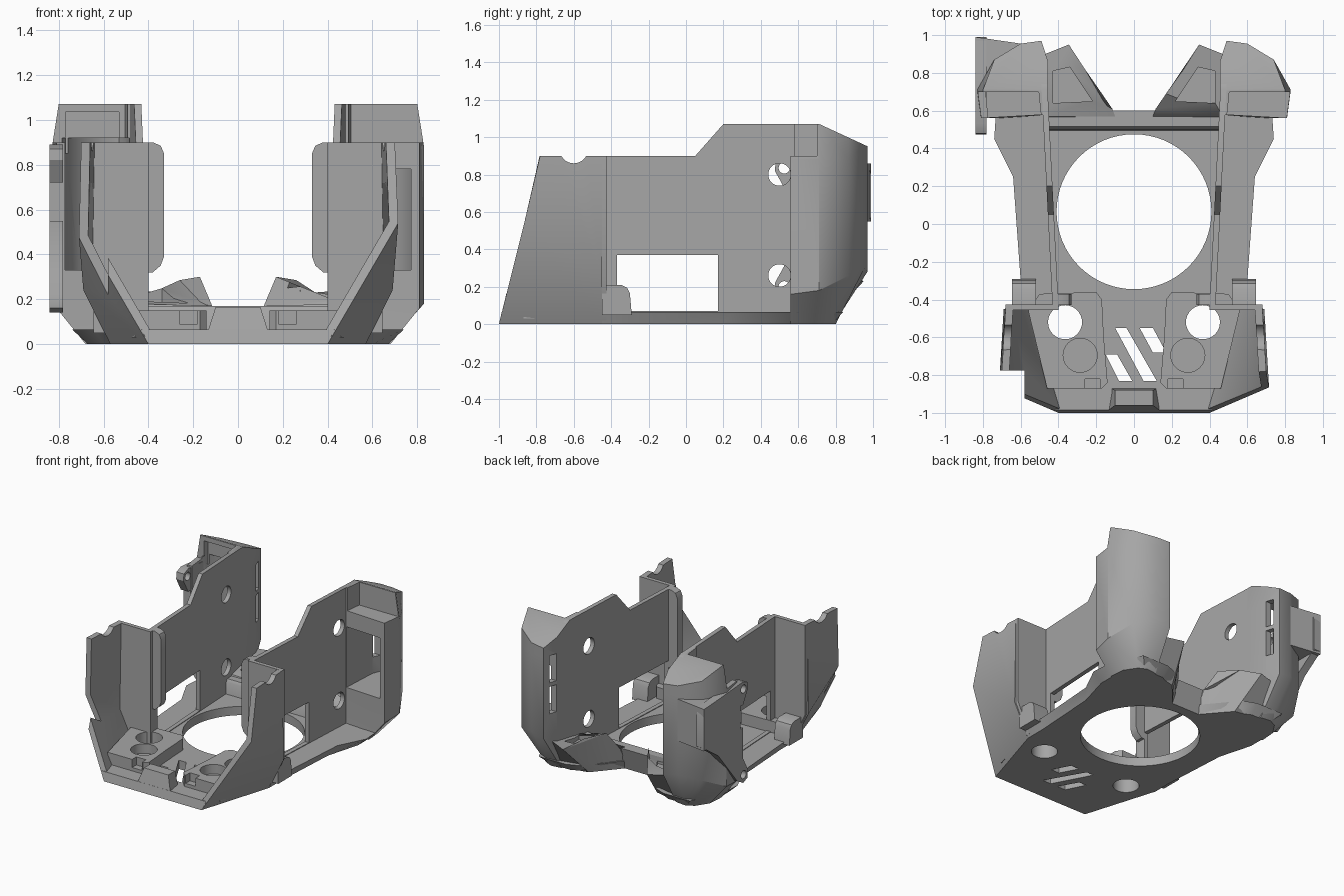
import bpy, bmesh, math

if "Cube" in bpy.data.objects:
    bpy.data.objects.remove(bpy.data.objects["Cube"])

GREY = bpy.data.materials.new("mid grey")
GREY.use_nodes = True
GREY.diffuse_color = (0.38, 0.38, 0.38, 1)
GREY.node_tree.nodes["Principled BSDF"].inputs["Base Color"].default_value = (0.38, 0.38, 0.38, 1)


def make(name, verts, faces):
    mesh = bpy.data.meshes.new(name)
    bm = bmesh.new()
    vs = [bm.verts.new(v) for v in verts]
    for f in faces:
        bm.faces.new([vs[i] for i in f])
    bmesh.ops.recalc_face_normals(bm, faces=bm.faces)
    bm.to_mesh(mesh)
    bm.free()
    mesh.materials.append(GREY)
    ob = bpy.data.objects.new(name, mesh)
    bpy.context.collection.objects.link(ob)
    return ob


def loft(name, rings):
    """Closed skin through rings of equal length, capped at both ends."""
    n, k = len(rings[0]), len(rings)
    verts = [v for r in rings for v in r]
    faces = [tuple(range(n)), tuple(range((k - 1) * n, k * n))]
    for j in range(k - 1):
        for i in range(n):
            a, b = j * n + i, j * n + (i + 1) % n
            faces.append((a, b, b + n, a + n))
    return make(name, verts, faces)


def prism(name, pts, axis, lo, hi, s=1):
    """Extrude a 2D profile along an axis; s mirrors it in x."""
    def at(p, h):
        x, y, z = {"x": (h, *p), "y": (p[0], h, p[1]), "z": (*p, h)}[axis]
        return (s * x, y, z)
    return loft(name, [[at(p, h) for p in pts] for h in (lo, hi)])


def rect(a, b, c, d):
    return [(a, c), (b, c), (b, d), (a, d)]


def circle(u, v, r, n=32):
    return [(u + r * math.cos(2 * math.pi * i / n), v + r * math.sin(2 * math.pi * i / n)) for i in range(n)]


def bake(ob):
    dg = bpy.context.evaluated_depsgraph_get()
    mesh = bpy.data.meshes.new_from_object(ob.evaluated_get(dg))
    ob.modifiers.clear()
    ob.data = mesh


def cut(ob, *cutters):
    for c in cutters:
        m = ob.modifiers.new("cut", "BOOLEAN")
        m.operation, m.solver, m.object = "DIFFERENCE", "EXACT", c
    bake(ob)
    for c in cutters:
        bpy.data.objects.remove(c)


def hole(pts, axis, lo, hi, s=1):
    ob = prism("cutter", pts, axis, lo, hi, s)
    ob.hide_render = True
    return ob


# Base plate: half outline at the bottom and at the top, mirrored
low = [(.4, -1), (.57, -.45), (.57, -.3), (.6, .2), (.67, .45), (.67, .62), (.56, .78), (.4, .78), (.28, .72), (.1, .53)]
top = [(.43, -.985), (.6, -.45), (.6, -.3), (.64, .25), (.74, .45), (.73, .6), (.62, .84), (.4, .84), (.3, .8), (.1, .56)]
ring = lambda half, z: [(x, y, z) for x, y in half] + [(-x, y, z) for x, y in reversed(half)]
base = loft("base_plate", [ring(low, 0), ring(top, .065)])
VENTS = [[(-.1, -.55), (-.04, -.55), (.12, -.83), (.05, -.83)],
         [(-.15, -.69), (-.09, -.69), (-.01, -.83), (-.08, -.83)],
         [(.03, -.55), (.1, -.55), (.17, -.68), (.1, -.68)]]
cut(base, hole(circle(0, .065, .41, 64), "z", -1, 1),
    *[hole(v, "z", -1, 1) for v in VENTS],
    *[hole(circle(.365, -.52, .09), "z", -1, 1, s) for s in (1, -1)])

# Tapered tab in the middle of the front edge
loft("front_tab", [[(-.14, -.99, .04), (.14, -.99, .04), (.12, -.87, .04), (-.12, -.87, .04)],
                   [(-.1, -.96, .165), (.1, -.96, .165), (.1, -.88, .165), (-.1, -.88, .165)]])

# Rear lip joining both sides
prism("rear_lip", [(.49, 0), (.5, .15), (.515, .17), (.6, .17), (.55, 0)], "x", -.46, .46)

for s, side in ((1, "left"), (-1, "right")):
    # Raised pad with one through hole and one blind pocket
    pad = prism(side + "_front_pad", [(.14, -.84), (.17, -.87), (.46, -.87), (.56, -.46), (.5, -.37),
                (.2, -.36), (.17, -.4), (.16, -.6)], "z", .03, .15, s)
    cut(pad, hole(circle(.365, -.52, .09), "z", -1, 1, s), hole(circle(.285, -.695, .09), "z", .08, 1, s),
        hole(rect(.18, .26, -.95, -.82), "z", .09, 1, s))

    # Front wing: upright sheet over a bevelled lower sheet; the right one is trimmed short
    P = [(.4, -1, 0), (.57, -.45, 0), (.69, -.45, .24), (.715, -.865, .54), (.7, -.78, .9), (.68, -.45, .9)]
    wing = make(side + "_front_wing", [(s * x, y, z) for x, y, z in P], [(0, 1, 2, 3), (3, 2, 5, 4)])
    f = wing.data.polygons[1]
    m = wing.modifiers.new("thick", "SOLIDIFY")
    m.thickness, m.use_even_offset = .04, True
    m.offset = -1 if f.normal.x * s > 0 else 1
    bake(wing)
    cut(wing, hole(circle(-.6, .935, .075), "x", .4, 1, s), hole(rect(.2, 1, -1.2, 0), "z", -.3, 0, s))
    if s < 0:
        cut(wing, hole(rect(.58, 1, -1.2, -.775), "z", -1, 2, s))

    # Cross panel behind the wing, and the rounded flange on its inner edge
    prism(side + "_cross_panel", [(.4, .04), (.58, .02), (.68, .24), (.68, .9), (.4, .9)], "y", -.455, -.425, s)
    prism(side + "_panel_flange", [(.43, .9), (.38, .9), (.345, .885), (.33, .85),
          (.33, .39), (.345, .35), (.38, .32), (.43, .32)], "y", -.43, -.37, s)
    prism(side + "_foot_bracket", [(-.45, .05), (-.45, .21), (-.345, .21), (-.315, .195), (-.3, .165), (-.29, .05)],
          "x", .52, .645, s)

    # Thin long side wall, slightly splayed to the rear
    wall = prism(side + "_side_wall", [(-.43, .01), (-.43, .9), (.05, .9), (.2, 1.07), (.74, 1.07), (.74, .01)],
                 "x", .4, .432, s)
    for v in wall.data.vertices:
        v.co.x += s * .05 * (v.co.y + .43)
    slope = [(.71, 1.071), (1.2, .845), (1.2, 1.3), (.71, 1.3)]
    cut(wall, hole(rect(-.37, .17, .07, .37), "x", .2, .8, s), hole(slope, "x", .2, 1, s),
        *[hole(circle(.5, z, .06), "x", .2, .8, s) for z in (.8, .26)])

    # Rear corner housing: narrow foot, full body, sloping roof
    foot = [(.44, .58), (.44, .74), (.47, .79), (.55, .8), (.61, .77), (.67, .68), (.68, .56)]
    body = [(.455, .58), (.455, .86), (.49, .97), (.6, .955), (.74, .87), (.83, .71), (.81, .56)]
    rise = [.16, .23, .28, .3, .26, .18, .16]
    tuck = lambda x: min(x, .8)
    housing = loft(side + "_rear_housing", [[(s * x, y, 0) for x, y in foot],
                   [(s * x, y, z) for (x, y), z in zip(body, rise)],
                   [(s * x, y, .88) for x, y in body],
                   [(s * tuck(x), y, 1.07) for x, y in body]])
    inner = [(.475, .4), (.5, .86), (.53, .935), (.6, .92), (.71, .84), (.785, .7), (.77, .54), (.76, .4)]
    cut(housing, hole([(.474, .4), (.505, .7), (1, .7), (1, .4)], "z", .9, 1.3, s), hole(slope, "x", .2, 1, s),
        hole(inner, "z", .33, .78 if s > 0 else .92, s),
        *[hole(rect(.865, .92, a, b), "x", .3, .56, s) for a, b in ((.45, .65), (.68, .88))])
    if s < 0:
        cut(housing, hole(rect(.53, .77, .4, .75), "z", .85, 1.035, s))

    # Low flange beside the housing, with a shallow open pocket
    a = [(.1, .5), (.1, .53), (.15, .59), (.21, .66), (.28, .74), (.46, .78), (.46, .5)]
    b = [(.1, .57, .17), (.115, .61, .17), (.17, .69, .3), (.26, .82, .285), (.345, .95, .23), (.47, .9, .24),
         (.47, .57, .18)]
    flange = loft(side + "_rear_flange", [[(s * x, y, 0) for x, y in a], [(s * x, y, z) for x, y, z in b]])
    cut(flange, hole([(.22, .65), (.34, .83), (.43, .81), (.43, .64)], "z", .165, 1, s),
        hole(circle(0, .065, .41, 64), "z", -1, 1))

# Mounting plate on the right housing, with two lugs
plate = prism("mounting_plate", [(.53, .72), (.475, .82), (.48, .87), (.53, .89), (.8, .87), (.97, .86), (.99, .8),
              (.99, .57), (.82, .45), (.6, .18), (.53, .14), (.48, .16), (.475, .22), (.53, .32)], "x", -.84, -.78)
cut(plate, *[hole(circle(.525, z, .03, 20), "x", -1, -.6) for z in (.835, .2)],
    hole(rect(.53, .56, .55, .72), "x", -1, -.6))
prism("plate_web", [(-.84, .99), (-.6, .955), (-.74, .86), (-.8, .75), (-.84, .75)], "z", .55, .86)

for ob in bpy.context.collection.objects:
    if ob.type == "MESH" and ob.data.materials and ob.data.materials[0] == GREY:
        bpy.context.view_layer.objects.active = ob
        bpy.ops.object.select_all(action="DESELECT")
        ob.select_set(True)
        bpy.ops.object.shade_smooth_by_angle(angle=math.radians(34))
